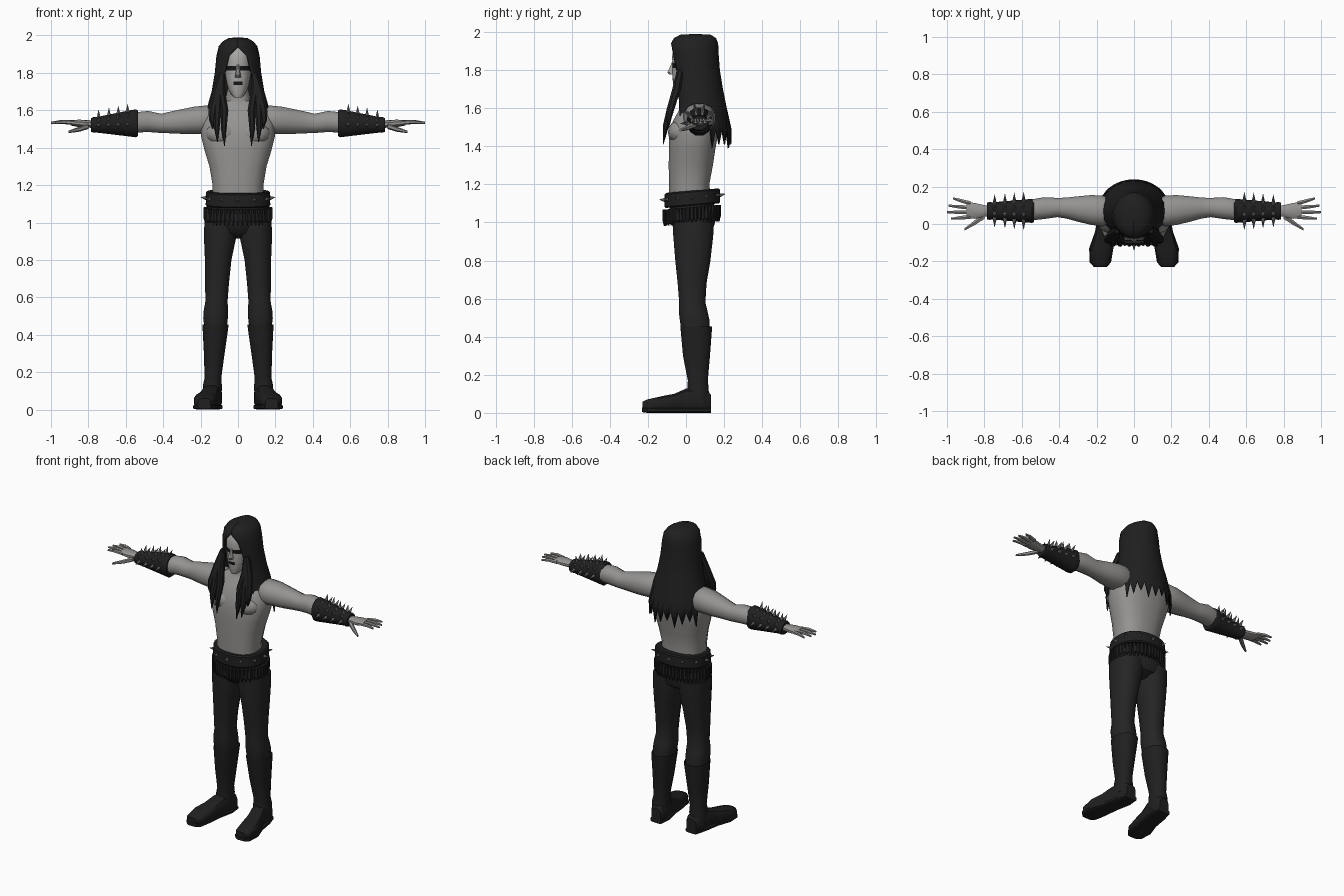
import bpy, bmesh, math
from mathutils import Vector, Matrix


def material(name, r, g, b):
    m = bpy.data.materials.new(name)
    m.diffuse_color = (r, g, b, 1)
    return m


SKIN = material("pale_skin", 0.30, 0.293, 0.283)
FACE = material("face_powder", 0.40, 0.39, 0.375)
HAIR = material("black_hair", 0.014, 0.014, 0.014)
CLOTH = material("black_trousers", 0.018, 0.018, 0.018)
LEATHER = material("black_leather", 0.014, 0.014, 0.015)
METAL = material("spike_metal", 0.2, 0.2, 0.2)
PAINT = material("dark_paint", 0.008, 0.008, 0.008)


def finish(name, bm, mats, mirror=False, angle=35):
    bmesh.ops.recalc_face_normals(bm, faces=bm.faces)
    me = bpy.data.meshes.new(name)
    bm.to_mesh(me)
    bm.free()
    for m in mats:
        me.materials.append(m)
    me.shade_smooth()
    me.set_sharp_from_angle(angle=math.radians(angle))
    ob = bpy.data.objects.new(name, me)
    bpy.context.collection.objects.link(ob)
    if mirror:
        ob.modifiers.new("mirror", 'MIRROR')
    return ob


def add_loft(bm, axis, rings, n=12, p=0.9):
    """Rings are (position on axis, centre a, centre b, radius a, radius b)."""
    rows = []
    for t, a, b, ra, rb in rings:
        row = []
        for k in range(n):
            w = 2 * math.pi * (k + 0.5) / n
            c, s = math.cos(w), math.sin(w)
            u = a + ra * math.copysign(abs(c) ** p, c)
            v = b + rb * math.copysign(abs(s) ** p, s)
            co = {'X': (t, u, v), 'Y': (u, t, v), 'Z': (u, v, t)}[axis]
            row.append(bm.verts.new(co))
        rows.append(row)
    for r0, r1 in zip(rows, rows[1:]):
        for k in range(n):
            bm.faces.new((r0[k], r0[(k + 1) % n], r1[(k + 1) % n], r1[k]))
    bm.faces.new(rows[0])
    bm.faces.new(rows[-1])


def loft(name, axis, rings, mat, n=12, p=0.9, mirror=False):
    bm = bmesh.new()
    add_loft(bm, axis, rings, n, p)
    return finish(name, bm, [mat], mirror)


def add_cone(bm, point, direction, r, h, tip=0.0, n=6):
    d = Vector(direction).normalized()
    mat = Matrix.Translation(Vector(point) + d * h / 2) @ d.to_track_quat('Z', 'Y').to_matrix().to_4x4()
    bmesh.ops.create_cone(bm, cap_ends=True, segments=n, radius1=r, radius2=tip, depth=h, matrix=mat)


# Torso and neck
loft("torso", 'Z', [
    (1.08, 0, .025, .14, .115), (1.20, 0, .017, .138, .107), (1.30, 0, .025, .155, .118),
    (1.38, 0, .032, .18, .123), (1.46, 0, .04, .2, .13), (1.53, 0, .05, .2, .122),
    (1.59, 0, .062, .175, .1), (1.625, 0, .065, .12, .08), (1.65, 0, .055, .07, .06),
    (1.72, 0, .04, .055, .055)], SKIN, 16, 0.8)

# Chest muscles
bm = bmesh.new()
bmesh.ops.create_uvsphere(bm, u_segments=12, v_segments=8, radius=1,
                          matrix=Matrix.Translation((.085, -.035, 1.475)) @ Matrix.Diagonal((.088, .06, .062, 1)))
finish("chest_muscle", bm, [SKIN], True)

# Arms
loft("arm", 'X', [
    (.10, .07, 1.545, .06, .06), (.17, .07, 1.55, .085, .078), (.23, .075, 1.547, .082, .075),
    (.30, .08, 1.54, .07, .068), (.36, .085, 1.535, .058, .06), (.41, .088, 1.53, .053, .053),
    (.48, .085, 1.54, .06, .058), (.55, .075, 1.535, .058, .056)], SKIN, 12, 0.9, True)

# Hand: flat palm, four fingers and a lowered thumb
bm = bmesh.new()
add_loft(bm, 'X', [(.76, .07, 1.525, .028, .02), (.80, .07, 1.527, .032, .02),
                   (.85, .07, 1.53, .044, .02), (.895, .075, 1.533, .046, .014)], 10)
for y0, y1, tip in [(.038, .028, .978), (.063, .063, 1.0), (.087, .098, .992), (.111, .137, .968)]:
    mid = (.88 + tip) / 2
    add_loft(bm, 'X', [(.875, y0, 1.533, .012, .012), (mid, (y0 + y1) / 2, 1.538, .011, .011),
                       (tip, y1, 1.533, .006, .006)], 6)
add_loft(bm, 'X', [(.80, .045, 1.515, .02, .015), (.85, .008, 1.498, .015, .013),
                   (.905, -.028, 1.485, .007, .007)], 6)
finish("hand", bm, [SKIN], True)

# Spiked forearm guards
loft("bracer", 'X', [(.535, .07, 1.53, .062, .07), (.545, .07, 1.53, .066, .077), (.575, .07, 1.53, .064, .073),
                     (.76, .07, 1.522, .047, .042), (.77, .07, 1.522, .05, .044), (.785, .07, 1.522, .046, .038)],
     LEATHER, 12, 0.95, True)
bm = bmesh.new()
for x in (.59, .64, .69, .745):
    f = (x - .575) / .185
    ry, rz, cz = .064 - .017 * f, .073 - .031 * f, 1.53 - .008 * f
    for deg in (-95, -55, -18, 18, 55, 95):
        s, c = math.sin(math.radians(deg)), math.cos(math.radians(deg))
        add_cone(bm, (x, .07 + ry * s * .95, cz + rz * c * .95), (0, s, c), .011, .044)
finish("bracer_spikes", bm, [METAL], True)

# Head with painted eyes and lips chosen by height and angle
bm = bmesh.new()
add_loft(bm, 'Z', [
    (1.668, 0, -.035, .02, .022), (1.685, 0, -.02, .036, .042), (1.71, 0, -.007, .05, .058),
    (1.735, 0, 0, .058, .069), (1.755, 0, .003, .062, .074), (1.785, 0, .008, .067, .08),
    (1.812, 0, .01, .07, .081), (1.838, 0, .012, .072, .084), (1.87, 0, .018, .074, .092),
    (1.91, 0, .025, .073, .092), (1.945, 0, .035, .06, .08), (1.965, 0, .04, .03, .04)], 24, 0.95)
for f in bm.faces:
    c = f.calc_center_median()
    eye = 1.812 < c.z < 1.838 and .013 < abs(c.x) < .062
    lip = 1.735 < c.z < 1.755 and abs(c.x) < .022
    if c.y < 0 and (eye or lip):
        f.material_index = 1
finish("head", bm, [FACE, PAINT])
loft("nose", 'Z', [(1.776, 0, -.07, .016, .018), (1.788, 0, -.076, .016, .024),
                   (1.82, 0, -.07, .009, .014), (1.845, 0, -.062, .009, .012)], FACE, 8)

# Long hair: sheet open over the face, ragged at its lower edge
table = [(1.985, .015, .025, .05, 180), (1.982, .05, .08, .05, 180), (1.965, .08, .108, .047, 180),
         (1.94, .1, .12, .045, 180), (1.89, .112, .122, .045, 155), (1.80, .12, .122, .052, 145),
         (1.70, .137, .13, .06, 140), (1.62, .16, .138, .068, 137)]
COLS = 36
bm = bmesh.new()
rows = []
for i in range(len(table) + 2):
    row = []
    for j in range(COLS + 1):
        z, rx, ry, cy, arc = table[min(i, len(table) - 1)]
        s = 2 * j / COLS - 1
        ang = abs(s) * arc
        if i >= len(table):
            t = (i - len(table) + 1) / 2
            low = 1.49 if ang < 75 else 1.57
            if j % 2:
                low -= .10 - .02 * (j % 3)
            z += (low - z) * t
            rx, ry, cy = rx + .025 * t, ry + .017 * t, cy + .012 * t
        a = math.radians(s * arc)
        row.append(bm.verts.new((rx * math.sin(a), cy + ry * math.cos(a), z)))
    rows.append(row)
for r0, r1 in zip(rows, rows[1:]):
    for j in range(COLS):
        bm.faces.new((r0[j], r0[j + 1], r1[j + 1], r1[j]))
bm.faces.new(rows[0])
hair = finish("hair", bm, [HAIR], angle=45)
sol = hair.modifiers.new("thickness", 'SOLIDIFY')
sol.thickness, sol.offset = .008, 0

# Pointed locks falling over the chest
bm = bmesh.new()
for x, y, z, w in [(.072, -.12, 1.41, .022), (.11, -.12, 1.43, .024), (.135, -.09, 1.5, .024)]:
    add_loft(bm, 'Z', [(1.80, .086, -.03, .018, .02), (1.70, .06 + x * .4, -.05, w, .024),
                       (1.60, x, -.08, w, .022), ((1.6 + z) / 2, x + .004, (y - .09) / 2, w * .75, .016),
                       (z, x, y, .002, .002)], 8)
finish("front_locks", bm, [HAIR], True)

# Trousers
loft("hips", 'Z', [(.915, 0, .04, .04, .05), (.945, 0, .04, .14, .095), (1.0, 0, .037, .178, .118),
                   (1.10, 0, .03, .16, .12)], CLOTH, 16, 0.85)
loft("trouser_leg", 'Z', [
    (1.0, .094, .038, .088, .112), (.93, .095, .038, .09, .108), (.80, .106, .036, .073, .095),
    (.68, .112, .032, .066, .078), (.58, .115, .033, .061, .071), (.53, .118, .038, .067, .078),
    (.49, .12, .045, .068, .08), (.44, .12, .05, .062, .078)], CLOTH, 12, 0.85, True)

# Tall boots
loft("boot_shaft", 'Z', [
    (.44, .12, .053, .063, .076), (.455, .12, .053, .072, .086), (.43, .121, .054, .07, .084),
    (.30, .127, .055, .057, .073), (.17, .134, .062, .046, .054), (.13, .137, .063, .052, .058),
    (.05, .138, .062, .052, .06)], LEATHER, 12, 0.85, True)
loft("boot_foot", 'Y', [
    (-.228, .18, .036, .034, .024), (-.205, .18, .038, .053, .033), (-.13, .175, .046, .062, .042),
    (-.06, .16, .052, .055, .05), (0, .145, .065, .05, .064), (.07, .137, .065, .053, .065),
    (.115, .13, .058, .045, .058), (.13, .13, .05, .035, .048)], LEATHER, 12, 0.7, True)
loft("boot_sole", 'Y', [
    (-.23, .18, .016, .035, .012), (-.205, .18, .015, .058, .015), (-.13, .175, .014, .066, .014),
    (-.04, .155, .014, .054, .014), (.06, .137, .014, .056, .014), (.13, .13, .014, .042, .014)],
    LEATHER, 12, 0.5, True)


def slope(bm):
    for v in bm.verts:
        v.co.z += .085 * (v.co.y - .03)


# Studded belt, higher at the back
bm = bmesh.new()
add_loft(bm, 'Z', [(1.088, 0, .033, .168, .142), (1.095, 0, .033, .174, .148),
                   (1.16, 0, .033, .172, .146), (1.167, 0, .033, .164, .138)], 24, 0.9)
slope(bm)
finish("belt", bm, [LEATHER])
bm = bmesh.new()
for k in range(12):
    a = math.radians(30 * k)
    s, c = math.sin(a), math.cos(a)
    add_cone(bm, (.168 * s, .033 + .142 * c, 1.13), (s, c, .15), .012, .034)
slope(bm)
finish("belt_spikes", bm, [METAL])

# Cartridge belt hanging below
bm = bmesh.new()
add_loft(bm, 'Z', [(1.02, 0, .03, .176, .145), (1.06, 0, .03, .174, .143)], 24, 0.9)
for k in range(44):
    a = 2 * math.pi * k / 44
    x, y = .174 * math.sin(a), .03 + .143 * math.cos(a)
    add_cone(bm, (x, y, 1.08), (0, 0, -1), .011, .062, .011)
    add_cone(bm, (x, y, 1.018), (0, 0, -1), .009, .024, .003)
slope(bm)
finish("cartridge_belt", bm, [LEATHER])
